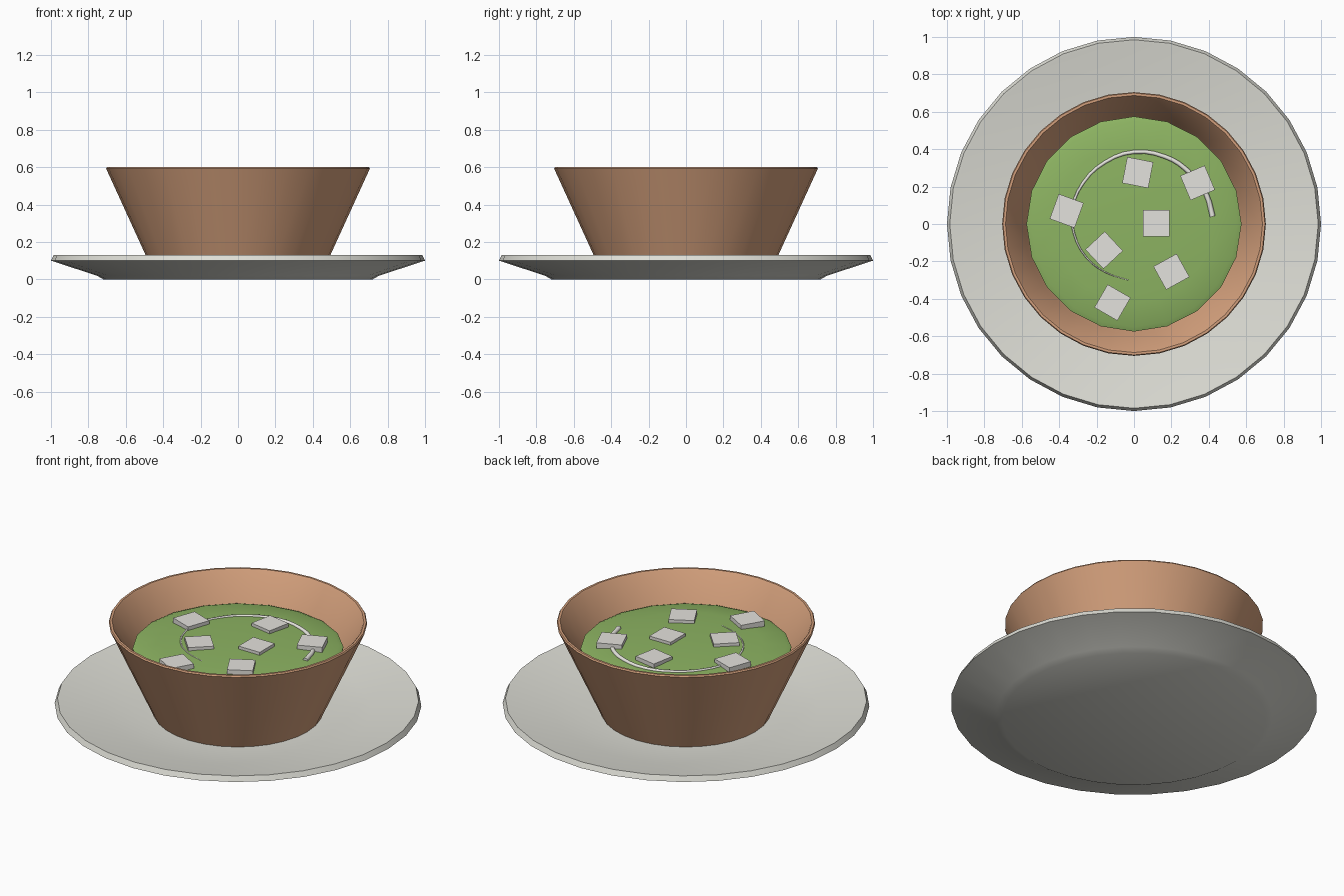
import bpy, bmesh, math

if "Cube" in bpy.data.objects:
    bpy.data.objects.remove(bpy.data.objects["Cube"])


def material(name, r, g, b):
    m = bpy.data.materials.new(name)
    m.diffuse_color = [((c / 255 + 0.055) / 1.055) ** 2.4 for c in (r, g, b)] + [1]
    m.use_nodes = True
    m.node_tree.nodes["Principled BSDF"].inputs["Base Color"].default_value = m.diffuse_color
    return m


PLATE = material("off_white_ceramic", 222, 222, 214)
BOWL = material("terracotta", 212, 160, 124)
SOUP = material("soup_green", 141, 180, 98)
BREAD = material("pale_bread", 228, 226, 221)
CREAM = material("cream", 238, 237, 230)


def finish(name, bm, mat, smooth=None):
    bmesh.ops.remove_doubles(bm, verts=bm.verts, dist=1e-5)
    bmesh.ops.recalc_face_normals(bm, faces=bm.faces)
    mesh = bpy.data.meshes.new(name)
    bm.to_mesh(mesh)
    bm.free()
    mesh.materials.append(mat)
    ob = bpy.data.objects.new(name, mesh)
    bpy.context.collection.objects.link(ob)
    if smooth:
        bpy.ops.object.select_all(action='DESELECT')
        ob.select_set(True)
        bpy.context.view_layer.objects.active = ob
        bpy.ops.object.shade_smooth_by_angle(angle=math.radians(smooth))
    return ob


def lathe(name, profile, sides, mat, smooth=35):
    """Turn a (radius, z) profile around the z axis."""
    bm = bmesh.new()
    verts = [bm.verts.new((r, 0, z)) for r, z in profile]
    edges = [bm.edges.new(pair) for pair in zip(verts, verts[1:])]
    bmesh.ops.spin(bm, geom=verts + edges, cent=(0, 0, 0), axis=(0, 0, 1),
                   angle=2 * math.pi, steps=sides, use_merge=False)
    return finish(name, bm, mat, smooth)


# Saucer with a flat foot, flared underside and thin rim
lathe("plate", [(0, 0), (0.72, 0), (0.755, 0.02), (1.0, 0.1), (0.985, 0.13),
                (0.97, 0.128), (0.72, 0.075), (0.45, 0.058), (0, 0.055)], 32, PLATE)

# Tapered bowl with a hollow inside
lathe("bowl", [(0, 0.06), (0.462, 0.06), (0.705, 0.592), (0.7, 0.6), (0.687, 0.6),
               (0.68, 0.592), (0.59, 0.43), (0.43, 0.1), (0, 0.1)], 32, BOWL)

# Slightly domed soup
lathe("soup", [(0, 0.474), (0.25, 0.472), (0.42, 0.463), (0.55, 0.452),
               (0.575, 0.442), (0.57, 0.41), (0, 0.41)], 20, SOUP)

# Croutons: x, y, turn in degrees
CROUTONS = [(0.02, 0.275, -11), (0.34, 0.22, 23), (-0.36, 0.07, -20), (0.12, 0.005, 0),
            (-0.16, -0.14, 43), (0.2, -0.255, 29), (-0.115, -0.42, -30)]
for i, (x, y, turn) in enumerate(CROUTONS):
    bm = bmesh.new()
    bmesh.ops.create_cube(bm, size=1)
    for v in bm.verts:
        v.co.x *= 0.142
        v.co.y *= 0.142
        v.co.z *= 0.045
    ob = finish(f"crouton_{i + 1}", bm, BREAD)
    ob.location = (x, y, 0.468)
    ob.rotation_euler.z = math.radians(turn)

# Cream swirl: a half-sunk strand that tapers to a point
PATH = [(0.42, 0.04), (0.385, 0.16), (0.275, 0.295), (0.165, 0.36), (0, 0.385),
        (-0.155, 0.33), (-0.272, 0.22), (-0.33, 0.08), (-0.32, -0.053),
        (-0.257, -0.176), (-0.155, -0.257), (-0.03, -0.3)]
curve = bpy.data.curves.new("cream_swirl", 'CURVE')
curve.dimensions = '3D'
curve.bevel_depth = 0.015
curve.bevel_resolution = 1
curve.use_fill_caps = True
curve.resolution_u = 3
spline = curve.splines.new('BEZIER')
spline.bezier_points.add(len(PATH) - 1)
for i, (p, (x, y)) in enumerate(zip(spline.bezier_points, PATH)):
    p.co = (x, y, 0.475 - 0.07 * (x * x + y * y))
    p.handle_left_type = p.handle_right_type = 'AUTO'
    p.radius = 1 - 0.85 * i / (len(PATH) - 1)
curve.materials.append(CREAM)
swirl = bpy.data.objects.new("cream_swirl", curve)
bpy.context.collection.objects.link(swirl)
